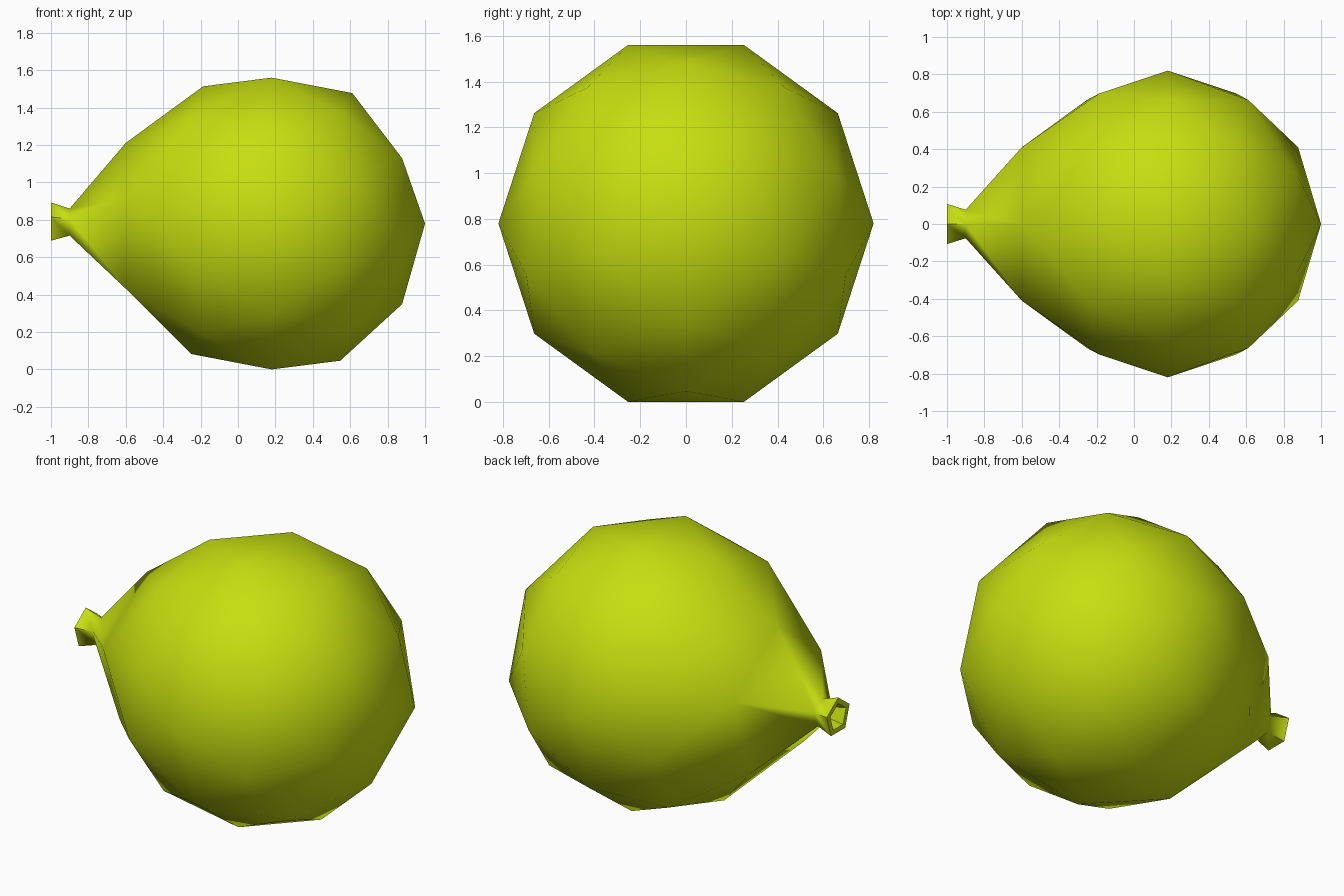
import bpy, bmesh, math
from mathutils import Matrix

if "Cube" in bpy.data.objects:
    bpy.data.objects.remove(bpy.data.objects["Cube"])

CX, CZ, R = 0.18, 0.78, 0.82

bm = bmesh.new()

# Balloon body: low-poly icosphere with its pole axis along x
bmesh.ops.create_icosphere(bm, subdivisions=2, radius=R,
                           matrix=Matrix.Rotation(math.pi / 2, 4, 'Y'))

# Open the -x pole and stretch its ring outwards into a teardrop
pole = min(bm.verts, key=lambda v: v.co.x)
ring = [e.other_vert(pole) for e in pole.link_edges]
for v in ring:
    v.co.x = -0.60 - CX
bmesh.ops.delete(bm, geom=[pole], context='VERTS')
for v in bm.verts:
    v.co.x += CX


def extrude_ring(edges, x, radius):
    """Extrude an open loop to a new position and radius on the x axis."""
    geom = bmesh.ops.extrude_edge_only(bm, edges=edges)["geom"]
    for v in (g for g in geom if isinstance(g, bmesh.types.BMVert)):
        k = radius / math.hypot(v.co.y, v.co.z)
        v.co = (x, v.co.y * k, v.co.z * k)
    return [g for g in geom if isinstance(g, bmesh.types.BMEdge) and g.is_boundary]


# Neck, flared mouth, rim and the hollow inside
loop = [e for e in bm.edges if e.is_boundary]
for x, radius in [(-0.90, 0.08), (-1.0, 0.113), (-1.0, 0.078), (-0.92, 0.055)]:
    loop = extrude_ring(loop, x, radius)
bmesh.ops.contextual_create(bm, geom=loop)

bmesh.ops.translate(bm, verts=bm.verts, vec=(0, 0, CZ))
bmesh.ops.recalc_face_normals(bm, faces=bm.faces)

mesh = bpy.data.meshes.new("balloon")
bm.to_mesh(mesh)
bm.free()

# Single lime colour
lime = bpy.data.materials.new("lime green")
lime.diffuse_color = (0.565, 0.73, 0.005, 1)
lime.use_nodes = True
lime.node_tree.nodes["Principled BSDF"].inputs["Base Color"].default_value = lime.diffuse_color
mesh.materials.append(lime)

balloon = bpy.data.objects.new("balloon", mesh)
bpy.context.collection.objects.link(balloon)
bpy.context.view_layer.objects.active = balloon
balloon.select_set(True)
bpy.ops.object.shade_smooth_by_angle(angle=math.radians(60))
